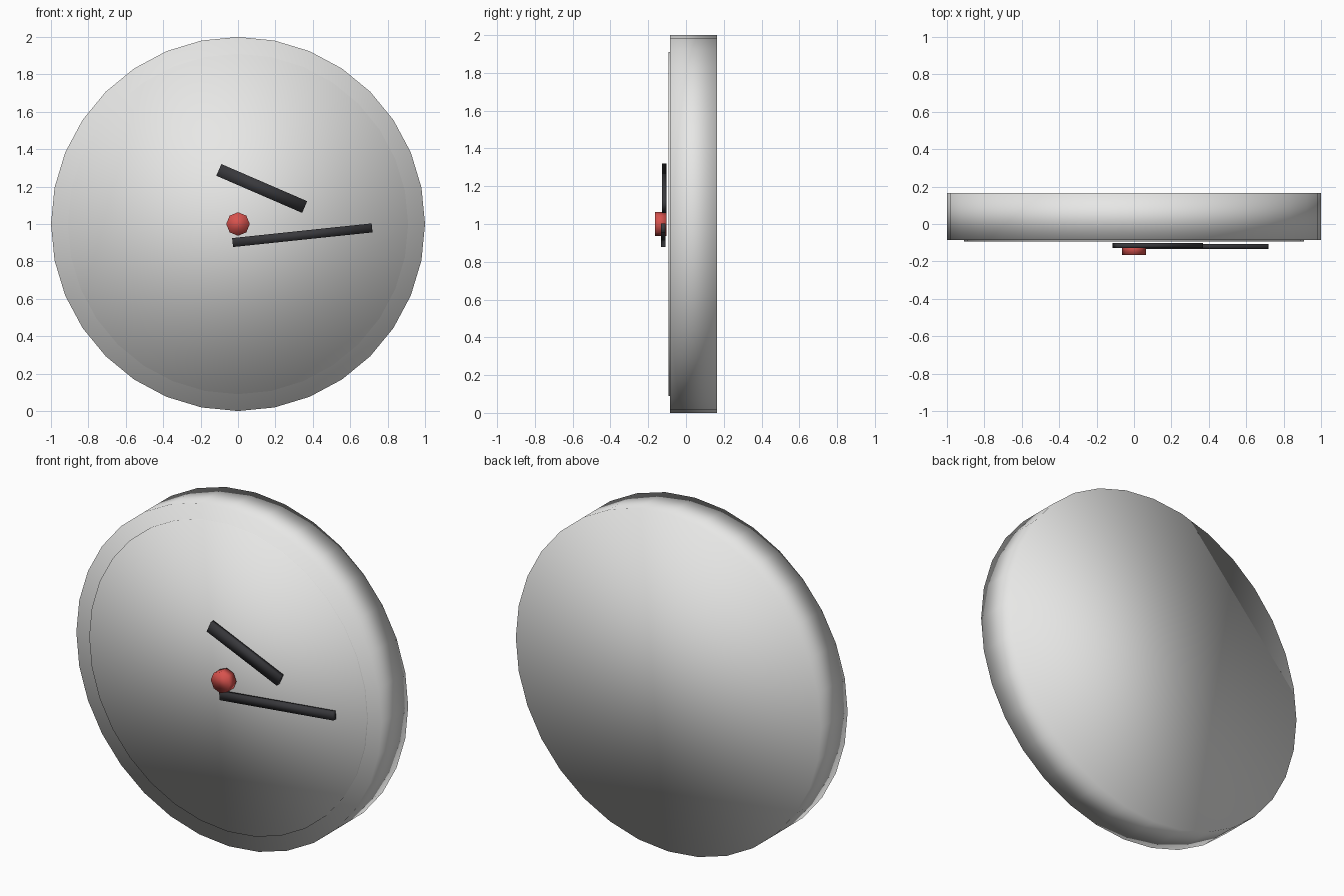
import bpy
from math import radians

cube = bpy.data.objects.get("Cube")
if cube:
    bpy.data.objects.remove(cube, do_unlink=True)


def material(name, colour):
    mat = bpy.data.materials.new(name)
    mat.use_nodes = True
    mat.diffuse_color = (*colour, 1)
    mat.node_tree.nodes["Principled BSDF"].inputs["Base Color"].default_value = (*colour, 1)
    return mat


def finish(name, mat):
    # Every part is fully smooth shaded, caps included
    obj = bpy.context.object
    obj.name = obj.data.name = name
    obj.data.materials.append(mat)
    bpy.ops.object.transform_apply(location=False, rotation=True, scale=True)
    bpy.ops.object.shade_smooth()
    return obj


def disc(name, sides, radius, front, back, mat):
    bpy.ops.mesh.primitive_cylinder_add(
        vertices=sides, radius=radius, depth=back - front,
        location=(0, (front + back) / 2, 1), rotation=(radians(90), 0, 0))
    return finish(name, mat)


def hand(name, x, z, length, width, front, back, tilt, mat):
    bpy.ops.mesh.primitive_cube_add(
        size=1, location=(x, (front + back) / 2, z), rotation=(0, radians(tilt), 0))
    bpy.context.object.scale = (length, back - front, width)
    return finish(name, mat)


white = material("off_white", (0.8, 0.8, 0.79))
black = material("charcoal", (0.04, 0.04, 0.045))
red = material("red", (0.68, 0.085, 0.075))

# Case and dial
disc("clock_case", 32, 1.0, -0.085, 0.165, white)
disc("clock_dial", 32, 0.91, -0.093, -0.07, white)

# Hands and centre hub
hand("hour_hand", 0.127, 1.19, 0.5, 0.068, -0.128, -0.102, 23.4, black)
hand("minute_hand", 0.344, 0.94, 0.75, 0.048, -0.133, -0.108, -6, black)
disc("centre_hub", 8, 0.063, -0.165, -0.104, red)
